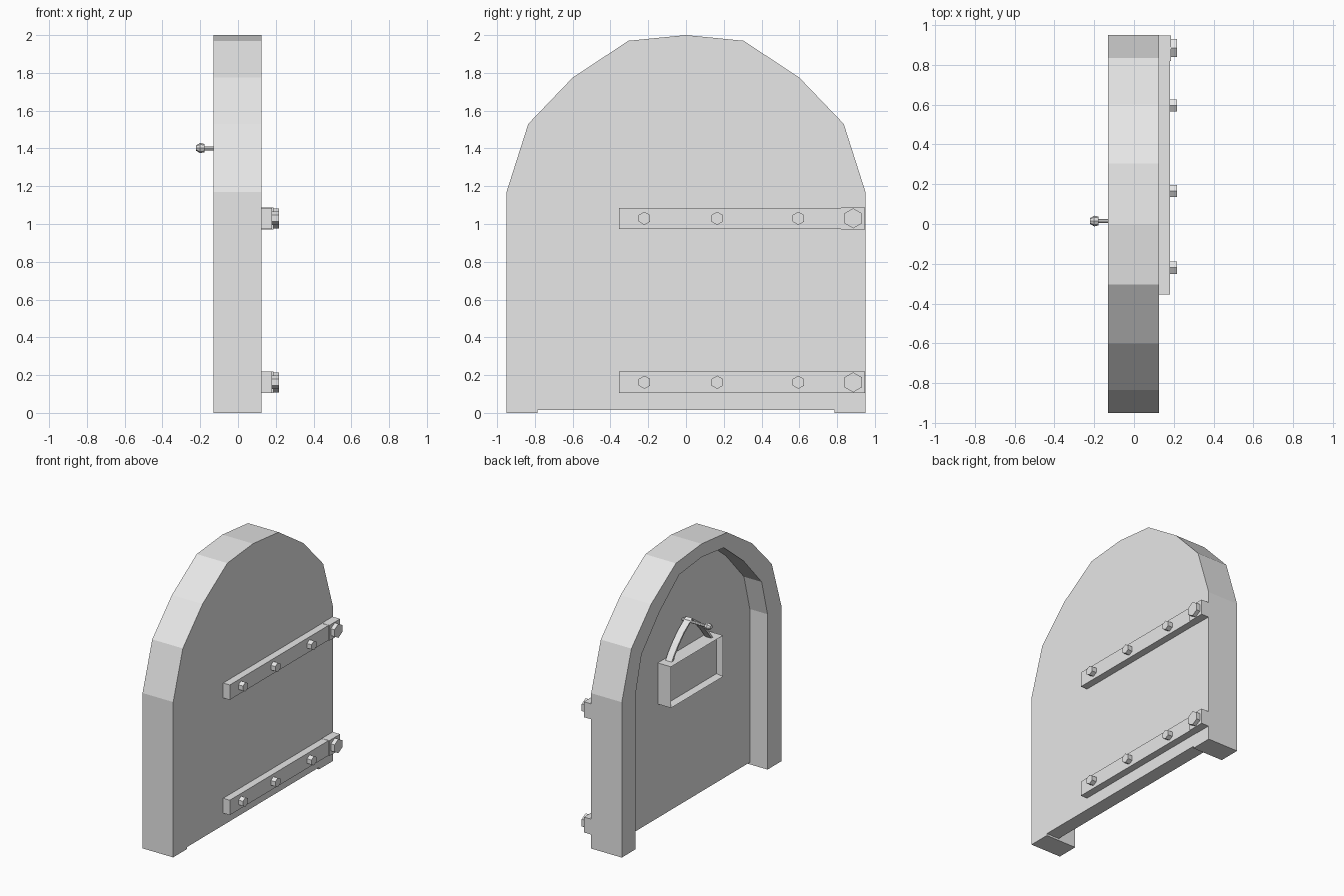
import bpy, bmesh, math
from mathutils import Matrix, Vector

cube = bpy.data.objects.get("Cube")
if cube:
    bpy.data.objects.remove(cube, do_unlink=True)

grey = bpy.data.materials.new("plain grey")
grey.use_nodes = True
grey.diffuse_color = (0.8, 0.8, 0.8, 1)
grey.node_tree.nodes["Principled BSDF"].inputs["Base Color"].default_value = (0.8, 0.8, 0.8, 1)


def finish(name, bm):
    bmesh.ops.recalc_face_normals(bm, faces=bm.faces)
    mesh = bpy.data.meshes.new(name)
    bm.to_mesh(mesh)
    bm.free()
    mesh.materials.append(grey)
    obj = bpy.data.objects.new(name, mesh)
    bpy.context.collection.objects.link(obj)
    return obj


def extrude(name, outline, x0, x1):
    """Solid from a closed (y, z) outline, running from x0 to x1."""
    bm = bmesh.new()
    face = bm.faces.new([bm.verts.new((x0, y, z)) for y, z in outline])
    moved = bmesh.ops.extrude_face_region(bm, geom=[face])["geom"]
    verts = [g for g in moved if isinstance(g, bmesh.types.BMVert)]
    bmesh.ops.translate(bm, verts=verts, vec=(x1 - x0, 0, 0))
    return finish(name, bm)


def box(name, x, y, z):
    return extrude(name, [(y[0], z[0]), (y[1], z[0]), (y[1], z[1]), (y[0], z[1])], *x)


def rod(name, x0, x1, y, z, r0, r1, sides):
    """Cone or cylinder along x, with a corner pointing up."""
    bm = bmesh.new()
    place = Matrix.Translation(((x0 + x1) / 2, y, z)) @ Matrix.Rotation(math.pi / 2, 4, "Y")
    bmesh.ops.create_cone(bm, cap_ends=True, segments=sides, radius1=r0, radius2=r1,
                          depth=x1 - x0, matrix=place @ Matrix.Rotation(math.pi / 2, 4, "Z"))
    return finish(name, bm)


def arch(half, bottom):
    """Left half of an arch, mirrored into a full open path."""
    left = [(half[0][0], bottom)] + half
    return left + [(-y, z) for y, z in reversed(left) if y != 0]


outer = [(0.95, 1.17), (0.835, 1.53), (0.6, 1.775), (0.305, 1.97), (0, 2.0)]
inner = [(0.785, 1.17), (0.715, 1.44), (0.5, 1.68), (0.265, 1.87), (0, 1.9)]
FRONT, BACK, PANEL = -0.13, 0.125, 0.018

# Arched frame and the door panel set in it
extrude("door_frame", arch(outer, 0) + arch(inner, 0)[::-1], FRONT, BACK)
extrude("door_panel", arch(inner, 0.015), PANEL, BACK)

# Strap hinges with hexagonal bolts
for label, z in (("upper", 1.03), ("lower", 0.162)):
    box(f"{label}_hinge_strap", (BACK, 0.18), (-0.355, 0.83), (z - 0.056, z + 0.056))
    box(f"{label}_hinge_end", (BACK, 0.187), (0.82, 0.948), (z - 0.058, z + 0.058))
    for i, y in enumerate((-0.22, 0.165, 0.595)):
        rod(f"{label}_strap_bolt_{i + 1}", 0.17, 0.217, y, z, 0.035, 0.035, 6)
    rod(f"{label}_hinge_bolt", 0.17, 0.217, 0.885, z, 0.053, 0.053, 6)

# Hanging sign: a shallow box with a sunken face
sign = box("hanging_sign", (-0.092, PANEL), (-0.31, 0.31), (0.872, 1.182))
bm = bmesh.new()
bm.from_mesh(sign.data)
bm.faces.ensure_lookup_table()
face = min(bm.faces, key=lambda f: f.calc_center_median().x)
bmesh.ops.inset_region(bm, faces=[face], thickness=0.025)
bmesh.ops.translate(bm, verts=face.verts, vec=(0.042, 0, 0))
bm.to_mesh(sign.data)
bm.free()

# Strap that bows up from the sign and over the nail
path = [(0.25, 1.175), (0.215, 1.225), (0.165, 1.285), (0.1, 1.35), (0, 1.42)]
top = path + [(-y, z) for y, z in path[-2::-1]]
under = [(y * 0.95, z - 0.012) for y, z in top]
extrude("sign_strap", top + under[::-1], -0.052, 0.0)

# Nail with a rounded head
rod("nail_shank", -0.19, 0.05, 0.015, 1.4, 0.011, 0.011, 8)
rod("nail_head_rim", -0.2, -0.178, 0.015, 1.402, 0.027, 0.022, 8)
rod("nail_head_dome", -0.222, -0.2, 0.015, 1.402, 0.014, 0.027, 8)
